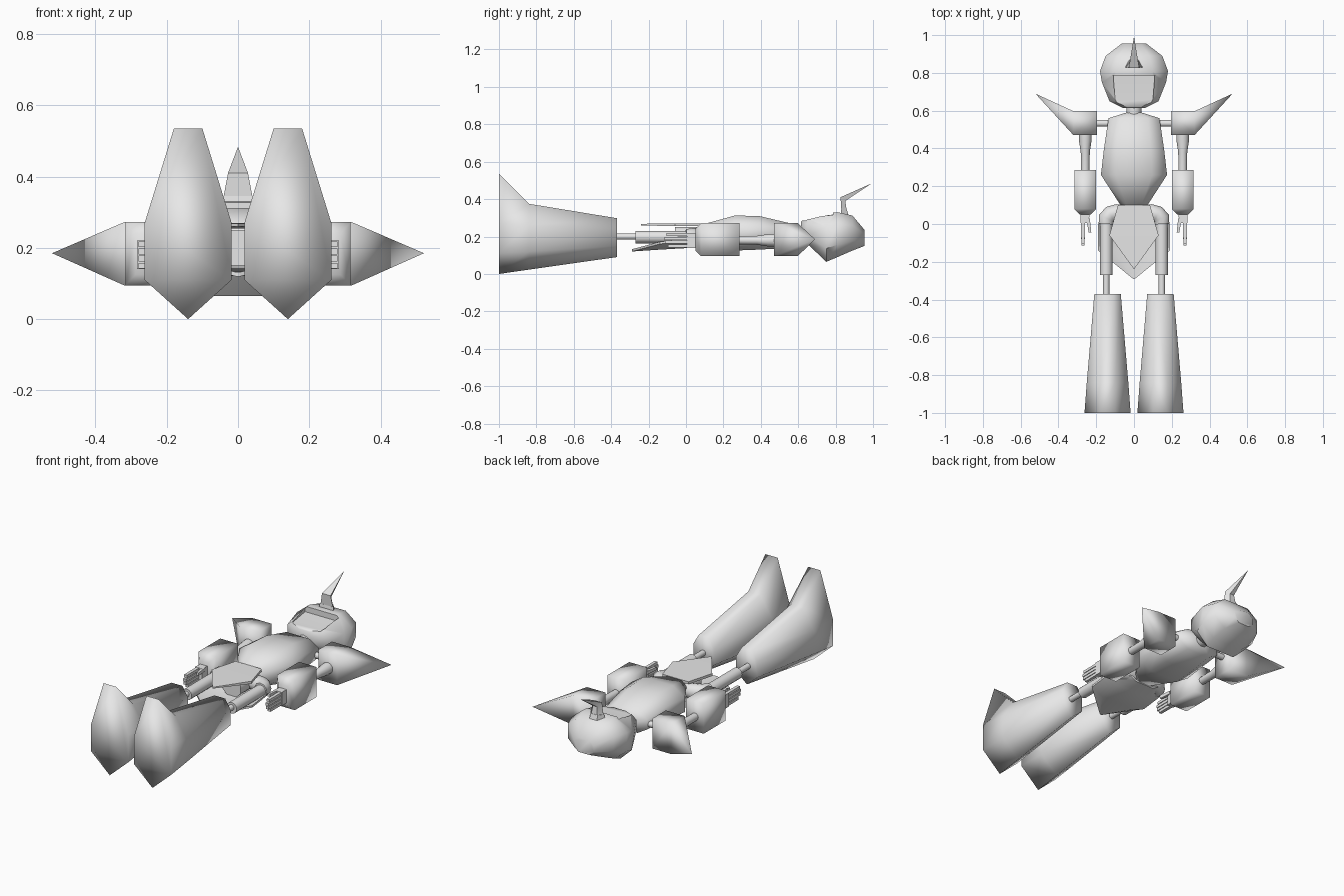
import bpy, bmesh, math
from mathutils import Vector

if "Cube" in bpy.data.objects:
    bpy.data.objects.remove(bpy.data.objects["Cube"], do_unlink=True)

GREY = (0.8, 0.8, 0.8, 1)
mat = bpy.data.materials.new("light_grey")
mat.use_nodes = True
mat.diffuse_color = GREY
mat.node_tree.nodes["Principled BSDF"].inputs["Base Color"].default_value = GREY


def loft(name, rings, side=1, angle=None):
    """Skin a list of equal-length point rings; side=-1 mirrors in x."""
    bm = bmesh.new()
    loops = [[bm.verts.new((p[0] * side, p[1], p[2])) for p in r] for r in rings]
    n = len(loops[0])
    for a, b in zip(loops, loops[1:]):
        for i in range(n):
            j = (i + 1) % n
            bm.faces.new((a[i], a[j], b[j], b[i]))
    bm.faces.new(loops[0])
    bm.faces.new(loops[-1])
    bmesh.ops.remove_doubles(bm, verts=bm.verts, dist=0.0005)
    bmesh.ops.recalc_face_normals(bm, faces=bm.faces)
    me = bpy.data.meshes.new(name)
    bm.to_mesh(me)
    bm.free()
    me.materials.append(mat)
    ob = bpy.data.objects.new(name, me)
    bpy.context.collection.objects.link(ob)
    smooth(ob, angle)
    return ob


def smooth(ob, angle=None):
    bpy.ops.object.select_all(action="DESELECT")
    ob.select_set(True)
    bpy.context.view_layer.objects.active = ob
    if angle is None:
        bpy.ops.object.shade_smooth()
    else:
        bpy.ops.object.shade_smooth_by_angle(angle=math.radians(angle))


def octagon(y, hw, lo, hi, cx=0, fx=0.55, fz=0.45):
    """Chamfered rectangle across y."""
    c, h = (lo + hi) / 2, (hi - lo) / 2
    quarter = [(1, fz), (fx, 1), (-fx, 1), (-1, fz), (-1, -fz), (-fx, -1), (fx, -1), (1, -fz)]
    return [(cx + hw * u, y, c + h * v) for u, v in quarter]


def rect(y, hw, lo, hi, cx=0):
    return [(cx + hw * u, y, hi if v > 0 else lo) for u, v in ((1, 1), (-1, 1), (-1, -1), (1, -1))]


def tube(name, path, radii, side=1, n=12):
    """Round tube through points that lie in a plane of constant z."""
    pts = [Vector(p) for p in path]
    rings = []
    for i, p in enumerate(pts):
        d = (pts[min(i + 1, len(pts) - 1)] - pts[max(i - 1, 0)]).normalized()
        across = Vector((0, 0, 1)).cross(d)
        turn = [math.tau * k / n for k in range(n)]
        rings.append([p + radii[i] * (across * math.cos(t) + Vector((0, 0, math.sin(t)))) for t in turn])
    return loft(name, rings, side, 50)


# Torso and neck
loft("torso", [octagon(*r) for r in (
    (0.09, 0.065, 0.15, 0.265), (0.26, 0.175, 0.125, 0.312), (0.39, 0.16, 0.13, 0.31),
    (0.56, 0.135, 0.14, 0.27), (0.59, 0.04, 0.17, 0.24))])
tube("neck", [(0, 0.56, 0.21), (0, 0.66, 0.21)], [0.04, 0.04])

# Head with a recessed face
head = loft("head", [octagon(*r) for r in (
    (0.615, 0.06, 0.19, 0.28), (0.65, 0.13, 0.16, 0.31), (0.75, 0.17, 0.065, 0.325),
    (0.81, 0.18, 0.09, 0.33), (0.89, 0.15, 0.125, 0.312), (0.955, 0.065, 0.15, 0.235))])
cutter = loft("face_cutter", [rect(0.60, 0.07, 0.285, 0.4), rect(0.66, 0.10, 0.285, 0.4),
                              rect(0.785, 0.11, 0.295, 0.4)])
cut = head.modifiers.new("face", "BOOLEAN")
cut.operation, cut.object = "DIFFERENCE", cutter
bpy.context.view_layer.objects.active = head
bpy.ops.object.modifier_apply(modifier="face")
bpy.data.objects.remove(cutter, do_unlink=True)
smooth(head, 50)


# Swept-back crest horn
def crest(z, y0, y1, hw, lift=0):
    return [(hw, y0, z), (hw * 0.5, y1, z + lift), (-hw * 0.5, y1, z + lift), (-hw, y0, z)]


loft("crest_base", [crest(0.31, 0.825, 0.87, 0.05), crest(0.345, 0.83, 0.86, 0.045)], 1, 40)
loft("crest_horn", [crest(0.32, 0.832, 0.862, 0.045), crest(0.41, 0.826, 0.852, 0.028, -0.02),
                    crest(0.484, 0.992, 0.992, 0.0)], 1, 50)

# Pelvis and skirt plates
loft("pelvis", [octagon(0.11, 0.06, 0.15, 0.25), octagon(-0.06, 0.06, 0.15, 0.25)], 1, 50)
loft("front_skirt", [rect(0.10, 0.085, 0.255, 0.27), rect(-0.06, 0.13, 0.255, 0.27),
                     rect(-0.24, 0.0, 0.26, 0.268)], 1, 40)


def tray(y, hw, z, lift):
    xs = [-1, -0.6, 0.6, 1]
    low = [(hw * u, y, z + (lift if abs(u) == 1 else 0)) for u in xs]
    return low + [(x, y, zz + 0.012) for x, _, zz in reversed(low)]


loft("back_skirt", [tray(0.09, 0.10, 0.145, 0.02), tray(0.0, 0.19, 0.138, 0.04),
                    tray(-0.14, 0.19, 0.13, 0.03), tray(-0.29, 0.005, 0.12, 0)], 1, 50)


# Lower leg cross-section: keel below, flat ridge above
def shin(y, keel, low, high, top, hw, tw):
    c = 0.14
    return [(c, y, keel), (c + hw, y, low), (c + hw, y, high), (c + tw, y, top),
            (c - tw, y, top), (c - hw, y, high), (c - hw, y, low)]


for side, label in ((1, "left_"), (-1, "right_")):
    # Leg
    loft(label + "lower_leg", [shin(-1.0, 0, 0.11, 0.27, 0.535, 0.122, 0.04),
                               shin(-0.84, 0.023, 0.12, 0.26, 0.375, 0.11, 0.04),
                               shin(-0.37, 0.09, 0.15, 0.24, 0.298, 0.07, 0.035)], side)
    tube(label + "knee_rod", [(0.147, -0.40, 0.2), (0.147, -0.25, 0.2)], [0.017] * 2, side)
    tube(label + "thigh", [(0.147, -0.27, 0.197), (0.147, 0.03, 0.197)], [0.033] * 2, side)
    tube(label + "hip", [(0.04, 0.06, 0.2), (0.09, 0.06, 0.2), (0.125, 0.05, 0.2),
                         (0.145, 0.03, 0.2), (0.147, 0.0, 0.2)],
         [0.04, 0.045, 0.046, 0.044, 0.04], side)

    # Shoulder block drawn out into a spike
    def slab(x, y0, y1, lo, hi):
        return [(x, y0, lo), (x, y1, lo), (x, y1, hi), (x, y0, hi)]

    loft(label + "shoulder", [slab(0.197, 0.47, 0.597, 0.095, 0.272),
                              slab(0.32, 0.47, 0.597, 0.095, 0.272),
                              slab(0.522, 0.69, 0.69, 0.185, 0.185)], side)
    tube(label + "shoulder_rod", [(0.09, 0.533, 0.2), (0.22, 0.533, 0.2)], [0.018] * 2, side)

    # Arm
    tube(label + "upper_arm", [(0.258, 0.48, 0.18), (0.258, 0.44, 0.18), (0.258, 0.38, 0.18),
                               (0.258, 0.26, 0.18)], [0.034, 0.033, 0.024, 0.022], side)
    loft(label + "forearm", [rect(0.285, 0.058, 0.095, 0.272, 0.258),
                             rect(0.08, 0.058, 0.095, 0.272, 0.258),
                             rect(0.05, 0.03, 0.125, 0.24, 0.258)], side)

    # Hand with four fingers and a thumb
    loft(label + "palm", [rect(0.06, 0.024, 0.14, 0.22, 0.258),
                          rect(0.005, 0.022, 0.14, 0.22, 0.262)], side, 40)
    for k, tip in enumerate((-0.095, -0.112, -0.115, -0.105)):
        z = 0.15 + 0.02 * k
        loft(f"{label}finger_{k + 1}", [rect(0.02, 0.01, z - 0.008, z + 0.008, 0.27),
                                        rect(tip, 0.009, z - 0.008, z + 0.008, 0.27)], side, 40)
    loft(label + "thumb", [rect(0.03, 0.009, 0.2, 0.22, 0.243),
                           rect(-0.045, 0.007, 0.2, 0.218, 0.233)], side, 40)
